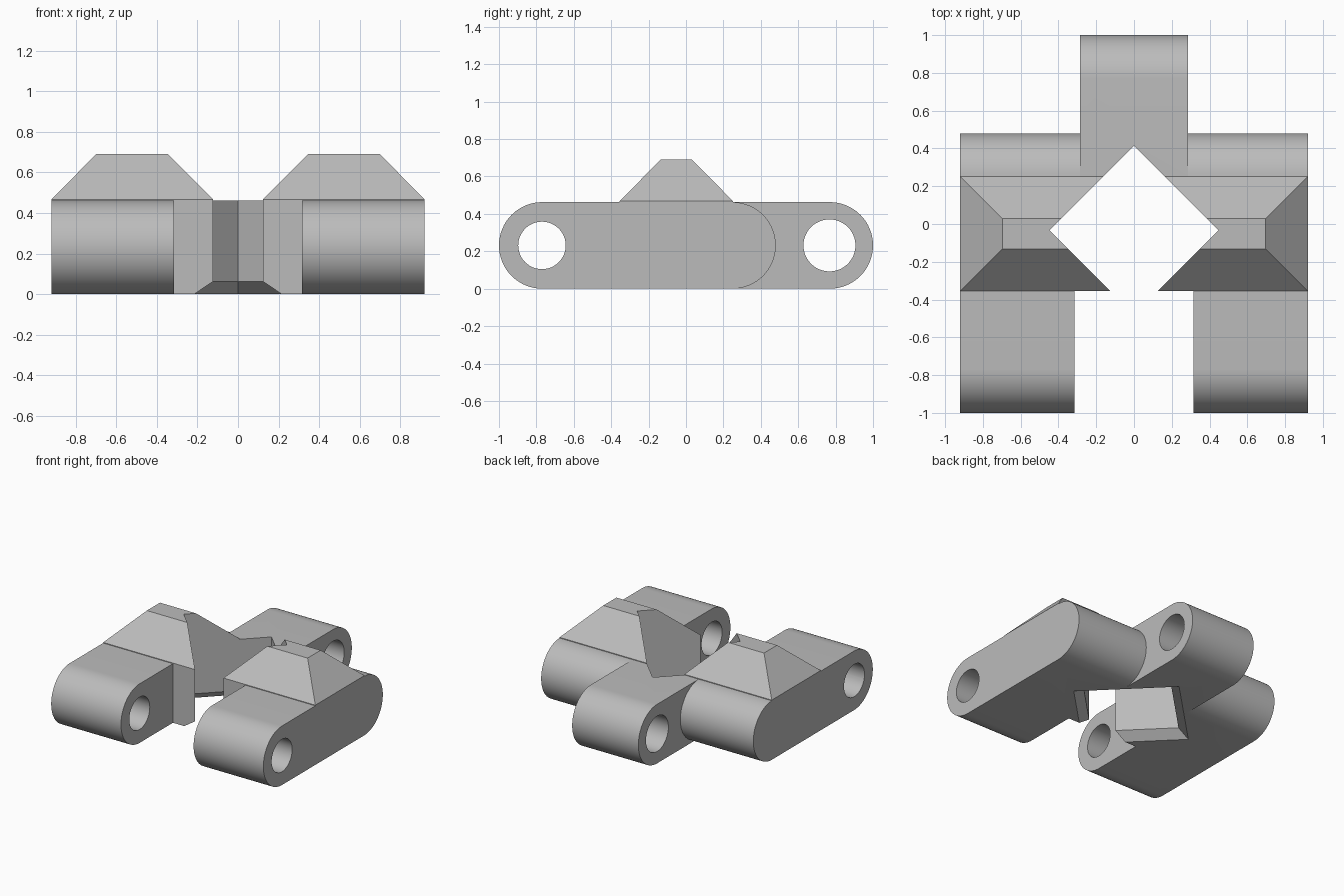
import bpy
import math

if "Cube" in bpy.data.objects:
    bpy.data.objects.remove(bpy.data.objects["Cube"], do_unlink=True)

HEIGHT = 0.463
RADIUS = HEIGHT / 2
HALF_WIDTH = 0.92

steel = bpy.data.materials.new("steel_grey")
steel.use_nodes = True
colour = (0.5, 0.5, 0.5, 1)
steel.diffuse_color = colour
steel.node_tree.nodes["Principled BSDF"].inputs["Base Color"].default_value = colour


def loft(name, rings):
    """Closed solid through a list of equally long vertex rings."""
    n = len(rings[0])
    verts = [v for ring in rings for v in ring]
    faces = [list(range(n))[::-1], [len(verts) - n + i for i in range(n)]]
    for r in range(len(rings) - 1):
        for i in range(n):
            j = (i + 1) % n
            faces.append([r * n + i, r * n + j, r * n + n + j, r * n + n + i])
    mesh = bpy.data.meshes.new(name)
    mesh.from_pydata(verts, [], faces)
    mesh.materials.append(steel)
    obj = bpy.data.objects.new(name, mesh)
    bpy.context.collection.objects.link(obj)
    return obj


def arc(y, z, radius, start, end, steps):
    angles = [math.radians(start + (end - start) * i / steps) for i in range(steps + 1)]
    return [(y + radius * math.cos(a), z + radius * math.sin(a)) for a in angles]


def extrude_x(name, profile, half):
    return loft(name, [[(x, y, z) for y, z in profile] for x in (-half, half)])


def rectangle(x, y0, y1, z):
    return [(-x, y0, z), (x, y0, z), (x, y1, z), (-x, y1, z)]


def diamond(r, z):
    y = -0.033
    return [(0, y - r, z), (r, y, z), (0, y + r, z), (-r, y, z)]


def combine(target, tool, operation):
    mod = target.modifiers.new(operation.lower(), "BOOLEAN")
    mod.operation = operation
    mod.solver = "EXACT"
    mod.object = tool
    bpy.context.view_layer.objects.active = target
    bpy.ops.object.modifier_apply(modifier=mod.name)
    bpy.data.objects.remove(tool, do_unlink=True)


# Wide body with rounded ends, notched at the front into two arms
body_profile = (arc(0.48 - RADIUS, RADIUS, RADIUS, -90, 90, 32)
                + arc(RADIUS - 1, RADIUS, RADIUS, 90, 270, 32))
link = extrude_x("track_link", body_profile, HALF_WIDTH)
notch = loft("front_notch", [rectangle(0.315, -1.2, -0.356, z) for z in (-0.1, 0.6)])
combine(link, notch, "DIFFERENCE")

# Single rear lug
lug_profile = [(0.1, HEIGHT), (0.1, 0)] + arc(1 - RADIUS, RADIUS, RADIUS, -90, 90, 32)
combine(link, extrude_x("rear_lug", lug_profile, 0.287), "UNION")

# Pin holes through the arms and the lug
for name, y, radius in (("front_pin_hole", -0.77, 0.127), ("rear_pin_hole", 0.767, 0.139)):
    hole = extrude_x(name, arc(y, RADIUS, radius, 0, 360, 48)[:-1], 1.1)
    combine(link, hole, "DIFFERENCE")

# Raised bevelled ridge on a thin base step
ridge = loft("raised_ridge", [rectangle(HALF_WIDTH, -0.356, 0.252, 0.44),
                              rectangle(HALF_WIDTH, -0.356, 0.252, 0.468),
                              rectangle(0.697, -0.133, 0.029, 0.692)])
combine(link, ridge, "UNION")

# Diamond opening, chamfered along its lower edge
opening = loft("diamond_opening", [diamond(0.569, -0.02), diamond(0.447, 0.062),
                                   diamond(0.447, 0.9)])
combine(link, opening, "DIFFERENCE")

bpy.ops.object.select_all(action="DESELECT")
link.select_set(True)
bpy.context.view_layer.objects.active = link
bpy.ops.object.shade_smooth_by_angle(angle=math.radians(25))
